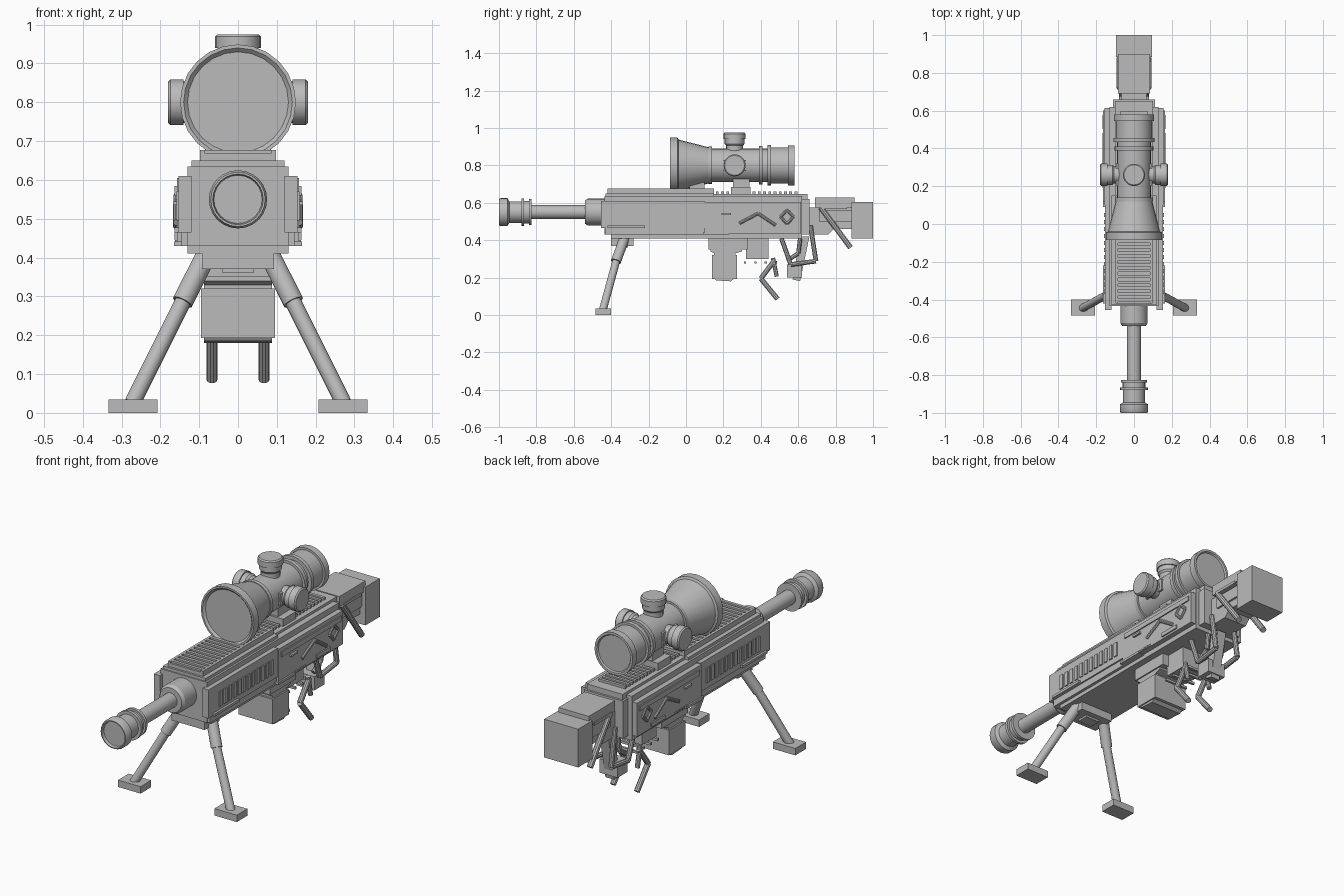
import bpy, math
from mathutils import Vector

grey = bpy.data.materials.new("plain grey")
grey.diffuse_color = (0.5, 0.5, 0.5, 1)


def make(name, verts, faces, smooth=False):
    me = bpy.data.meshes.new(name)
    me.from_pydata([tuple(v) for v in verts], [], faces)
    me.materials.append(grey)
    ob = bpy.data.objects.new(name, me)
    bpy.context.collection.objects.link(ob)
    if smooth:
        bpy.context.view_layer.objects.active = ob
        ob.select_set(True)
        bpy.ops.object.shade_smooth_by_angle(angle=math.radians(30))
        ob.select_set(False)
    return ob


def box(name, x, y, z):
    """Box from (min, max) pairs."""
    v = [(a, b, c) for a in x for b in y for c in z]
    f = [(0, 1, 3, 2), (4, 6, 7, 5), (0, 4, 5, 1), (2, 3, 7, 6), (0, 2, 6, 4), (1, 5, 7, 3)]
    return make(name, v, f)


def sym(name, w, y, z):
    return box(name, (-w, w), y, z)


def sides(name, x, y, z):
    """Pair of boxes on both flanks."""
    box(name + "_right", x, y, z)
    box(name + "_left", (-x[1], -x[0]), y, z)


def plate(name, outline, x0, x1):
    """Extrude a (y, z) outline across x."""
    n = len(outline)
    v = [(x, y, z) for x in (x0, x1) for y, z in outline]
    f = [tuple(range(n)), tuple(range(2 * n - 1, n - 1, -1))]
    f += [(i, n + i, n + (i + 1) % n, (i + 1) % n) for i in range(n)]
    return make(name, v, f)


def turned(name, origin, axis, profile, n=24):
    """Lathe a list of (distance, radius) along an axis."""
    axis = Vector(axis).normalized()
    q = axis.to_track_quat('Z', 'Y')
    o = Vector(origin)
    v = [o + q @ Vector((r * math.cos(2 * math.pi * i / n), r * math.sin(2 * math.pi * i / n), d))
         for d, r in profile for i in range(n)]
    f = [(k * n + i, k * n + (i + 1) % n, (k + 1) * n + (i + 1) % n, (k + 1) * n + i)
         for k in range(len(profile) - 1) for i in range(n)]
    f += [tuple(range(n - 1, -1, -1)), tuple(range(len(v) - n, len(v)))]
    return make(name, v, f, True)


def rod(name, a, b, r, n=10):
    a, b = Vector(a), Vector(b)
    return turned(name, a, b - a, [(0, r), ((b - a).length, r)], n)


def rod_path(name, x, pts, r):
    """Bent rods in the (y, z) plane, mirrored to both flanks."""
    for s in (-1, 1):
        for i in range(len(pts) - 1):
            rod(f"{name}_{'left' if s < 0 else 'right'}_{i}", (s * x, *pts[i]), (s * x, *pts[i + 1]), r)


# Barrel, end brake and collar
turned("barrel", (0, 0, 0.55), (0, 1, 0), [
    (-0.985, 0.035), (-0.985, 0.062), (-1, 0.065), (-1, 0.07), (-0.99, 0.075), (-0.955, 0.075), (-0.945, 0.058),
    (-0.88, 0.058), (-0.88, 0.073), (-0.865, 0.073), (-0.865, 0.06), (-0.84, 0.06), (-0.84, 0.07),
    (-0.825, 0.07), (-0.825, 0.037), (-0.54, 0.037), (-0.54, 0.062), (-0.525, 0.072), (-0.42, 0.072)])

# Receiver body
sym("receiver", 0.13, (-0.435, 0.62), (0.43, 0.635))
sym("receiver_rear", 0.11, (0.6, 0.66), (0.43, 0.62))
sym("lower_flange", 0.145, (-0.43, 0.22), (0.43, 0.465))
sym("underside", 0.13, (-0.40, 0.62), (0.41, 0.435))
sides("side_panel", (0.12, 0.153), (-0.455, 0.1), (0.465, 0.61))
sides("rear_panel", (0.12, 0.157), (0.1, 0.615), (0.435, 0.605))
sides("panel_step", (0.13, 0.163), (0.12, 0.6), (0.56, 0.585))
sides("panel_bar", (0.13, 0.164), (-0.42, -0.22), (0.465, 0.478))
sides("bottom_bar", (0.13, 0.164), (0.40, 0.51), (0.445, 0.465))
sides("lower_trim", (0.13, 0.165), (0.09, 0.23), (0.43, 0.442))
sides("latch", (0.13, 0.168), (0.19, 0.24), (0.535, 0.545))
for i in range(12):
    y = -0.37 + i * 0.037
    sides(f"vent_slat_{i}", (0.14, 0.159), (y, y + 0.022), (0.495, 0.57))
for i in range(5):
    y = 0.22 + i * 0.02
    sides(f"pin_{i}", (0.14, 0.162), (y, y + 0.012), (0.435, 0.445))

# Chevron and diamond ornaments
rod_path("chevron", 0.158, [(0.285, 0.49), (0.385, 0.543), (0.48, 0.48)], 0.009)
rod_path("diamond", 0.158, [(0.505, 0.525), (0.54, 0.562), (0.575, 0.525), (0.54, 0.488), (0.505, 0.525)], 0.008)

# Top covers and rails
sym("top_deck", 0.12, (-0.43, 0.15), (0.63, 0.65))
sym("front_rail", 0.085, (-0.42, 0.15), (0.65, 0.668))
for s in (-1, 1):
    a, b = sorted((s * 0.085, s * 0.098))
    box("rail_edge", (a, b), (-0.42, 0.15), (0.65, 0.677))
for i in range(18):
    y = -0.41 + i * 0.031
    sym(f"front_rail_rib_{i}", 0.085, (y, y + 0.016), (0.665, 0.677))
sym("rear_deck", 0.10, (0.15, 0.65), (0.62, 0.648))
for i in range(16):
    y = 0.16 + i * 0.028
    sym(f"rear_rail_rib_{i}", 0.075, (y, y + 0.015), (0.645, 0.66))

# Scope with mounts and turrets
turned("scope", (0, 0, 0.8), (0, 1, 0), [
    (-0.075, 0.13), (-0.085, 0.14), (-0.085, 0.149), (-0.045, 0.149), (-0.04, 0.138), (0.12, 0.097),
    (0.12, 0.1), (0.14, 0.1), (0.14, 0.09), (0.39, 0.09), (0.39, 0.103), (0.41, 0.103), (0.41, 0.09),
    (0.435, 0.09), (0.435, 0.108), (0.455, 0.108), (0.455, 0.096), (0.545, 0.096), (0.545, 0.107),
    (0.58, 0.107), (0.58, 0.095), (0.573, 0.09)])
for name, ax, top in (("top", (0, 0, 1), 0.175), ("right", (1, 0, 0), 0.18), ("left", (-1, 0, 0), 0.18)):
    turned(f"turret_{name}", (0, 0.26, 0.8), ax, [
        (0.06, 0.045), (0.105, 0.045), (0.115, 0.053), (0.14, 0.053), (0.14, 0.059),
        (top - 0.006, 0.059), (top, 0.053)], 20)
sym("turret_block", 0.095, (0.2, 0.32), (0.77, 0.83))
sym("scope_mount", 0.05, (0.25, 0.34), (0.64, 0.76))
sym("scope_mount_base", 0.085, (0.24, 0.345), (0.645, 0.685))
sym("front_scope_mount", 0.05, (0.02, 0.1), (0.66, 0.72))

# Stock, cheek rest and butt
plate("stock", [(0.64, 0.43), (0.76, 0.43), (0.79, 0.46), (0.9, 0.46), (0.9, 0.575), (0.64, 0.575)], -0.065, 0.065)
sym("stock_upper", 0.075, (0.71, 0.9), (0.5, 0.56))
sym("cheek_rest", 0.085, (0.69, 0.9), (0.575, 0.628))
sym("cheek_lip", 0.09, (0.72, 0.86), (0.568, 0.582))
sym("butt", 0.095, (0.885, 1.0), (0.41, 0.604))
rod_path("stock_strut", 0.077, [(0.72, 0.575), (0.88, 0.36)], 0.015)

# Magazine and its well
sym("magazine_well", 0.095, (0.12, 0.33), (0.35, 0.42))
plate("magazine", [(0.13, 0.37), (0.13, 0.34), (0.15, 0.33), (0.15, 0.2), (0.16, 0.185), (0.24, 0.18), (0.265, 0.2),
                   (0.265, 0.33), (0.3, 0.34), (0.3, 0.37)], -0.088, 0.088)
sym("magazine_base", 0.095, (0.14, 0.272), (0.193, 0.32))
sym("trigger_housing", 0.06, (0.32, 0.44), (0.3, 0.42))
for i in range(4):
    sym(f"housing_pin_{i}", 0.065, (0.31 + i * 0.055, 0.322 + i * 0.055), (0.275, 0.287))

# Grip and bent rods
plate("grip", [(0.61, 0.42), (0.66, 0.42), (0.61, 0.18), (0.57, 0.19)], -0.025, 0.025)
sym("grip_block", 0.05, (0.54, 0.62), (0.2, 0.27))
rod_path("guard_rod", 0.067, [(0.51, 0.41), (0.56, 0.27), (0.695, 0.288), (0.665, 0.48)], 0.013)
rod_path("inner_rod", 0.045, [(0.61, 0.41), (0.6, 0.33), (0.54, 0.29)], 0.012)
rod_path("trigger_rod", 0.067, [(0.475, 0.295), (0.40, 0.195), (0.49, 0.085)], 0.014)
rod_path("trigger_stub", 0.067, [(0.465, 0.305), (0.485, 0.205)], 0.012)

# Folding bipod
sym("bipod_block", 0.093, (-0.40, -0.28), (0.37, 0.45))
sym("bipod_hinge", 0.04, (-0.37, -0.31), (0.36, 0.38))
for s in (-1, 1):
    side = "left" if s < 0 else "right"
    rod(f"upper_leg_{side}", (s * 0.075, -0.325, 0.42), (s * 0.143, -0.375, 0.285), 0.027, 16)
    rod(f"lower_leg_{side}", (s * 0.135, -0.37, 0.3), (s * 0.272, -0.445, 0.025), 0.021, 16)
    box(f"foot_{side}", sorted((s * 0.207, s * 0.333)), (-0.485, -0.4), (0, 0.035))
